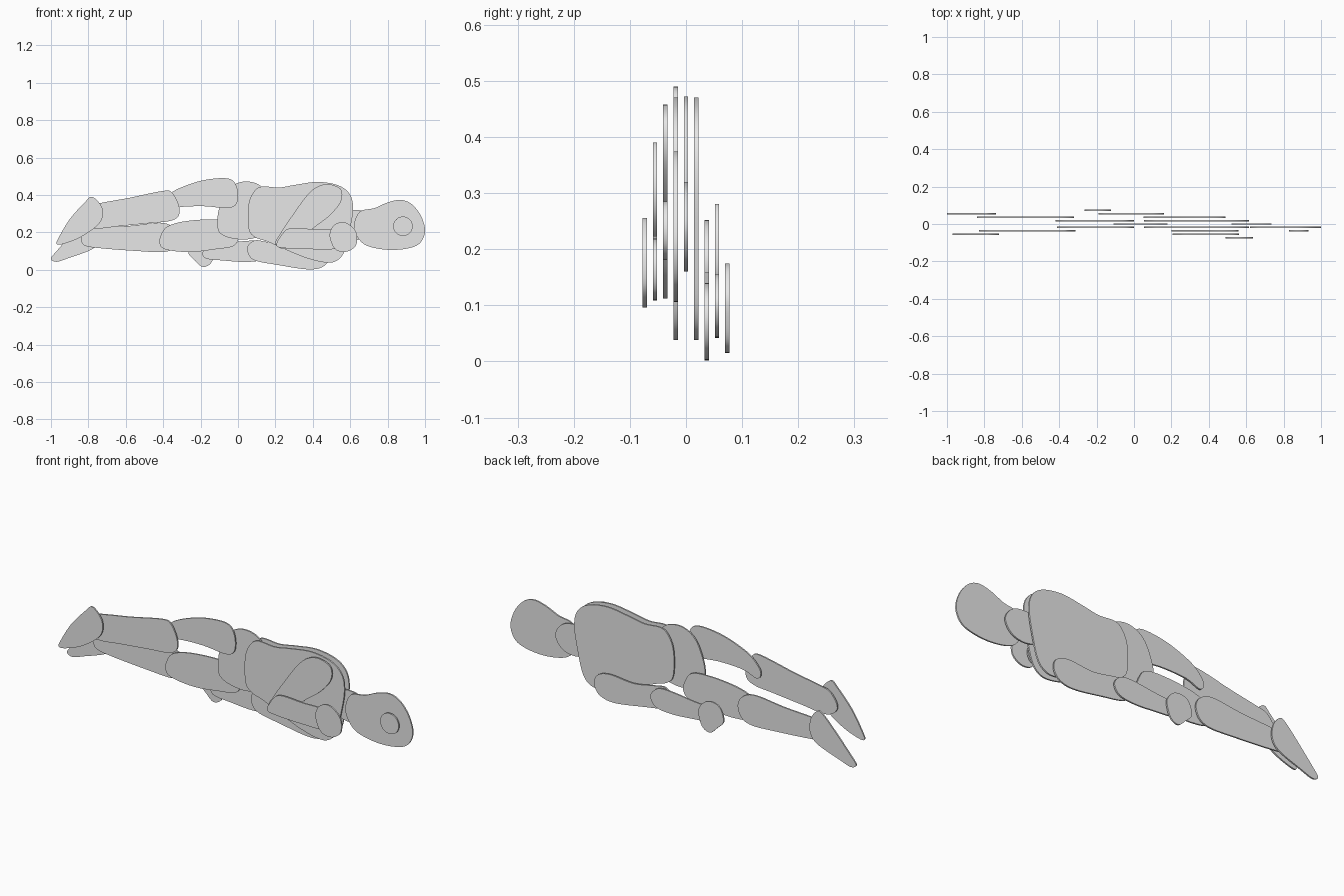
import bpy, bmesh, math

STEP, THICK = 0.0184, 0.0075      # layer spacing and plate thickness

grey = bpy.data.materials.new("plain grey")
grey.diffuse_color = (0.8, 0.8, 0.8, 1)


def smooth_outline(pts, n=6):
    """Closed Catmull-Rom curve through the profile points."""
    out, k = [], len(pts)
    for i in range(k):
        a, b, c, d = (pts[(i + j) % k] for j in (-1, 0, 1, 2))
        for s in range(n):
            t = s / n
            out.append(tuple(0.5 * (2 * b[m] + (c[m] - a[m]) * t
                       + (2 * a[m] - 5 * b[m] + 4 * c[m] - d[m]) * t * t
                       + (3 * b[m] - a[m] - 3 * c[m] + d[m]) * t ** 3) for m in (0, 1)))
    return out


def plate(name, layer, pts):
    """Flat cut-out in the xz plane, on the given depth layer."""
    bm = bmesh.new()
    y = layer * STEP - THICK / 2
    face = bm.faces.new([bm.verts.new((x, y, z)) for x, z in smooth_outline(pts)])
    ext = bmesh.ops.extrude_face_region(bm, geom=[face])
    verts = [g for g in ext["geom"] if isinstance(g, bmesh.types.BMVert)]
    bmesh.ops.translate(bm, verts=verts, vec=(0, THICK, 0))
    bmesh.ops.recalc_face_normals(bm, faces=bm.faces)
    me = bpy.data.meshes.new(name)
    bm.to_mesh(me)
    bm.free()
    me.materials.append(grey)
    ob = bpy.data.objects.new(name, me)
    bpy.context.collection.objects.link(ob)
    bpy.ops.object.select_all(action='DESELECT')
    ob.select_set(True)
    bpy.context.view_layer.objects.active = ob
    bpy.ops.object.shade_smooth_by_angle(angle=math.radians(40))


# head, ear and neck
plate("head", -1, [(.62, .23), (.65, .31), (.73, .33), (.80, .36), (.87, .374), (.93, .35),
                   (.98, .285), (1.0, .205), (.97, .14), (.90, .113), (.80, .107),
                   (.70, .125), (.65, .16)])
plate("ear", -2, [(.882 + .052 * math.cos(i * math.pi / 6), .233 + .052 * math.sin(i * math.pi / 6))
                  for i in range(12)])
plate("neck", 0, [(.52, .24), (.55, .30), (.63, .32), (.70, .30), (.735, .24),
                  (.70, .18), (.63, .16), (.56, .18)])

# torso: two matching chest plates around the pelvis
chest = [(.055, .34), (.08, .41), (.125, .445), (.22, .44), (.31, .455), (.43, .47),
         (.54, .45), (.60, .40), (.615, .32), (.595, .20), (.565, .09), (.52, .045),
         (.46, .04), (.36, .065), (.25, .11), (.16, .15), (.09, .175), (.057, .22)]
plate("chest_front", -1, chest)
plate("chest_back", 1, chest)
plate("pelvis", 0, [(-.11, .26), (-.10, .33), (-.06, .42), (0, .465), (.07, .47), (.13, .44),
                    (.17, .36), (.175, .27), (.13, .19), (.05, .163), (-.04, .17), (-.10, .20)])

# near leg
plate("near_thigh", -1, [(-.41, .35), (-.36, .41), (-.28, .45), (-.18, .48), (-.07, .49),
                         (-.02, .47), (0, .41), (-.01, .35), (-.06, .33), (-.18, .34),
                         (-.31, .335), (-.39, .31)])
plate("near_shin", -2, [(-.83, .27), (-.79, .34), (-.72, .36), (-.58, .385), (-.40, .422),
                        (-.35, .41), (-.315, .34), (-.32, .285), (-.37, .26), (-.47, .25),
                        (-.62, .235), (-.77, .222)])
plate("near_foot", -3, [(-.78, .39), (-.73, .34), (-.725, .28), (-.76, .23), (-.85, .17),
                        (-.94, .137), (-.97, .14), (-.96, .17), (-.90, .27), (-.82, .36)])

# far leg
plate("far_thigh", 1, [(-.42, .15), (-.40, .21), (-.36, .24), (-.28, .26), (-.15, .27),
                       (-.05, .26), (-.01, .21), (0, .16), (-.03, .125), (-.12, .11),
                       (-.26, .095), (-.39, .11)])
plate("far_shin", 2, [(-.84, .17), (-.82, .21), (-.75, .225), (-.58, .235), (-.42, .252),
                      (-.35, .23), (-.32, .18), (-.34, .12), (-.40, .095), (-.53, .10),
                      (-.73, .115), (-.82, .13)])
plate("far_foot", 3, [(-1, .06), (-.97, .043), (-.90, .065), (-.78, .11), (-.74, .16),
                      (-.745, .23), (-.78, .277), (-.81, .27), (-.88, .20), (-.97, .10)])

# near arm
plate("near_upper_arm", -2, [(.20, .14), (.23, .20), (.29, .29), (.37, .40), (.43, .447),
                             (.49, .457), (.55, .43), (.55, .365), (.49, .29), (.40, .22),
                             (.33, .15), (.25, .112)])
plate("near_forearm", -3, [(.205, .13), (.235, .19), (.28, .222), (.40, .218), (.52, .215),
                           (.56, .17), (.53, .115), (.40, .11), (.26, .115)])
plate("near_hand", -4, [(.49, .18), (.51, .235), (.56, .256), (.61, .23), (.635, .19),
                        (.63, .13), (.58, .097), (.52, .11)])

# far arm
plate("far_upper_arm", 2, [(.05, .12), (.09, .157), (.15, .15), (.27, .13), (.40, .14),
                           (.47, .12), (.49, .07), (.46, .02), (.38, .002), (.22, .025),
                           (.08, .055)])
plate("far_forearm", 3, [(-.19, .09), (-.16, .13), (-.08, .14), (.05, .155), (.12, .15),
                         (.16, .105), (.13, .055), (.04, .042), (-.08, .05), (-.17, .06)])
plate("far_hand", 4, [(-.265, .09), (-.25, .15), (-.21, .174), (-.16, .165), (-.125, .12),
                      (-.13, .07), (-.15, .03), (-.19, .016), (-.23, .05)])
